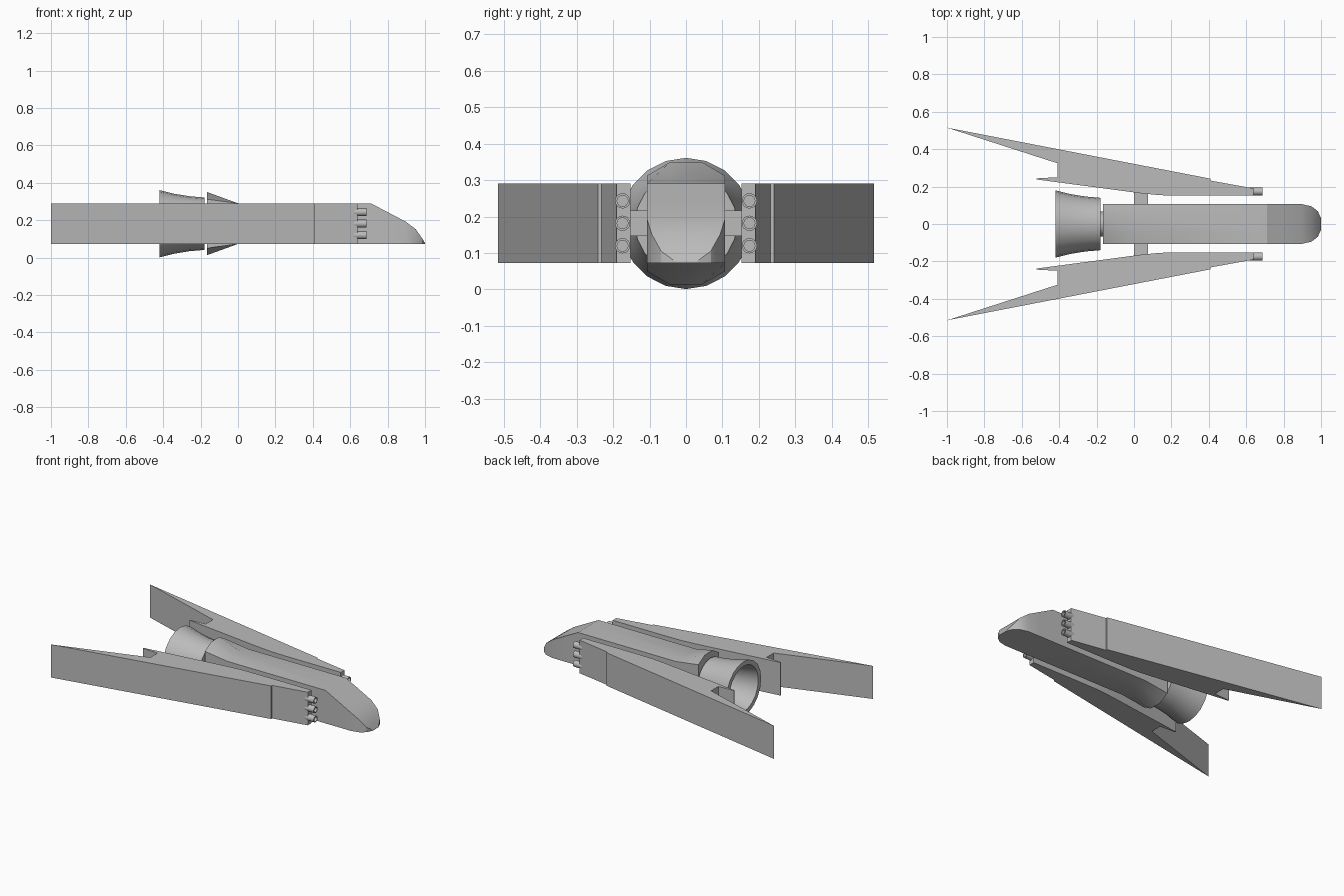
import bpy
import bmesh
from math import cos, sin, tau, radians

cube = bpy.data.objects.get("Cube")
if cube:
    bpy.data.objects.remove(cube, do_unlink=True)

MID = 0.181          # height of the engine axis
LOW, HIGH = 0.073, 0.29

grey = bpy.data.materials.new("hull_grey")
grey.use_nodes = True
grey.diffuse_color = (0.5, 0.5, 0.5, 1)
grey.node_tree.nodes["Principled BSDF"].inputs["Base Color"].default_value = (0.5, 0.5, 0.5, 1)


def finish(name, bm, smooth=None):
    bmesh.ops.recalc_face_normals(bm, faces=bm.faces)
    mesh = bpy.data.meshes.new(name)
    bm.to_mesh(mesh)
    bm.free()
    mesh.materials.append(grey)
    obj = bpy.data.objects.new(name, mesh)
    bpy.context.collection.objects.link(obj)
    if smooth:
        bpy.ops.object.select_all(action='DESELECT')
        obj.select_set(True)
        bpy.context.view_layer.objects.active = obj
        bpy.ops.object.shade_smooth_by_angle(angle=radians(smooth))
    return obj


def loft(name, rings, smooth=None, closed=False):
    """Skin a list of equal-length rings, capped at both ends or joined end to start."""
    bm = bmesh.new()
    loops = [[bm.verts.new(p) for p in ring] for ring in rings]
    pairs = list(zip(loops, loops[1:]))
    if closed:
        pairs.append((loops[-1], loops[0]))
    else:
        bm.faces.new(loops[0])
        bm.faces.new(loops[-1])
    for a, b in pairs:
        for i in range(len(a)):
            j = (i + 1) % len(a)
            bm.faces.new((a[i], a[j], b[j], b[i]))
    return finish(name, bm, smooth)


def circle(x, y, z, r, sides):
    return [(x, y + r * sin(tau * i / sides), z + r * cos(tau * i / sides)) for i in range(sides)]


def turned(name, profile, y, z, sides, closed=False):
    return loft(name, [circle(x, y, z, r, sides) for x, r in profile], 35, closed)


# Fuselage: box section, flaring to an arch at the back, tapering to a rounded nose
def section(x, w, side_low, low, side_high, high):
    m = w * 0.4
    return [(x, -w, side_low), (x, -m, low), (x, m, low), (x, w, side_low),
            (x, w, side_high), (x, m, high), (x, -m, high), (x, -w, side_high)]


rings = [section(-0.165, 0.107, 0.05, 0.013, 0.312, 0.35),
         section(0, 0.107, LOW, LOW, HIGH, HIGH)]
for x, w, top in [(0.71, 0.107, HIGH), (0.8, 0.107, 0.243), (0.895, 0.107, 0.193),
                  (0.95, 0.094, 0.152), (0.983, 0.068, 0.105), (1.0, 0.03, 0.077)]:
    rings.append(section(x, w, LOW, LOW, top, top))
loft("fuselage", rings, 25)

# Engine bell, hollow, and the hub that joins it to the fuselage
turned("engine_bell", [(-0.18, 0.14), (-0.26, 0.147), (-0.34, 0.16), (-0.42, 0.18),
                       (-0.42, 0.15), (-0.34, 0.132), (-0.2, 0.108), (-0.2, 0.05), (-0.18, 0.05)],
       0, MID, 20, closed=True)
turned("engine_hub", [(-0.15, 0.066), (-0.22, 0.066)], 0, MID, 20)

# Swept wing plates, struts and gun barrels on both sides
OUTLINE = [(-1, 0.515), (0.41, 0.242), (0.41, 0.232), (0.64, 0.19), (0.64, 0.152),
           (0.25, 0.152), (0.14, 0.154), (0.03, 0.165), (-0.12, 0.185), (-0.52, 0.238),
           (-0.52, 0.244), (-0.41, 0.25), (-0.41, 0.325)]

for side, s in (("left", 1), ("right", -1)):
    loft(side + "_wing", [[(x, s * y, z) for x, y in OUTLINE] for z in (LOW, HIGH)], 15)
    loft(side + "_strut", [[(x, s * y, z) for x, z in ((0, 0.146), (0.075, 0.146),
                                                      (0.075, 0.216), (0, 0.216))]
                           for y in (0.09, 0.17)])
    for i in range(3):
        turned(f"{side}_barrel_{i + 1}",
               [(0.62, 0.021), (0.686, 0.021), (0.686, 0.015), (0.645, 0.015)],
               s * 0.174, 0.12 + 0.0615 * i, 16)
